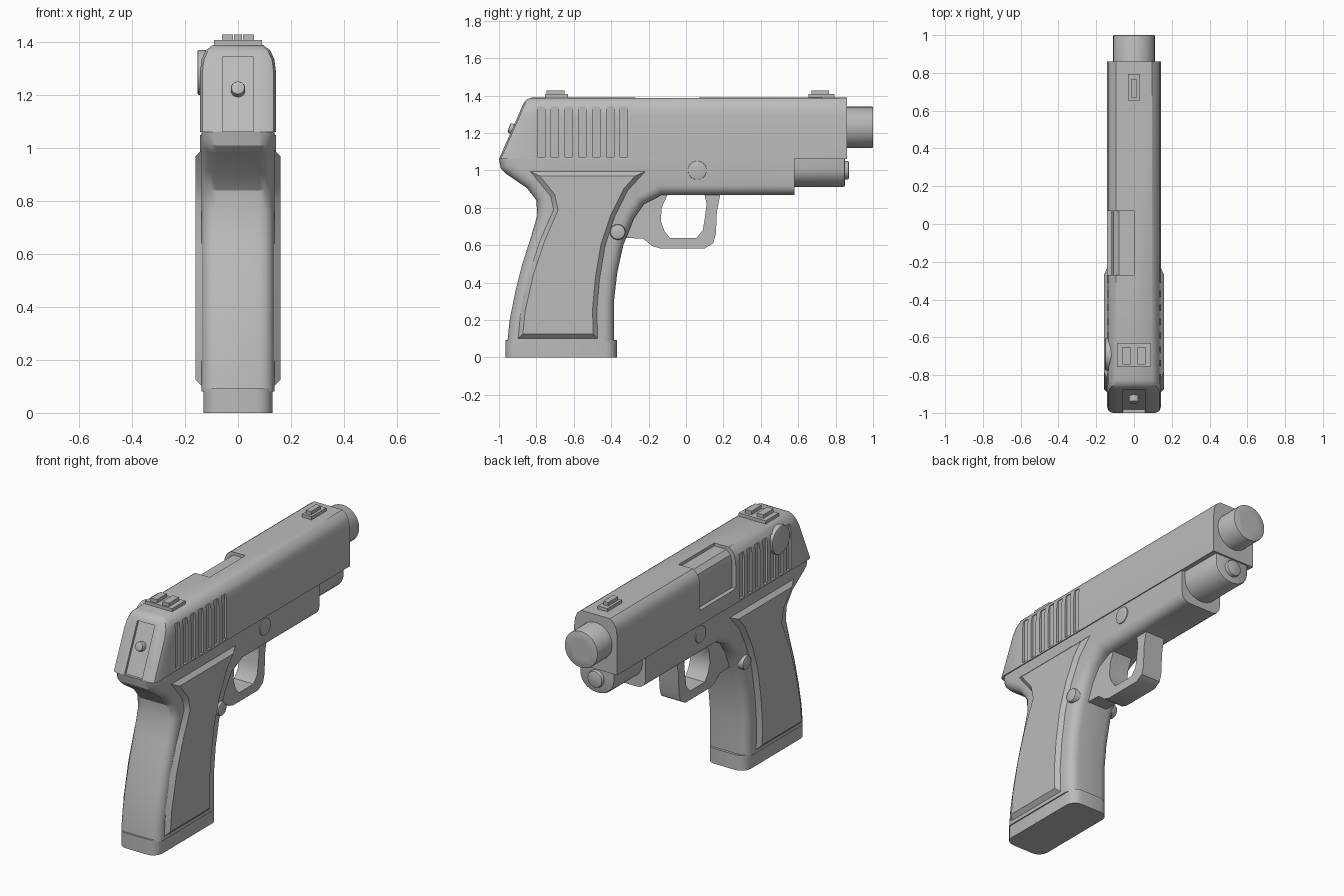
import bpy, bmesh, math
from mathutils import Matrix, Vector

if "Cube" in bpy.data.objects:
    bpy.data.objects.remove(bpy.data.objects["Cube"])

mat = bpy.data.materials.new("gunmetal grey")
mat.diffuse_color = (0.5, 0.5, 0.5, 1)
mat.use_nodes = True
mat.node_tree.nodes["Principled BSDF"].inputs["Base Color"].default_value = mat.diffuse_color


def finish(name, bm, smooth=True):
    bmesh.ops.recalc_face_normals(bm, faces=bm.faces)
    me = bpy.data.meshes.new(name)
    bm.to_mesh(me)
    bm.free()
    me.materials.append(mat)
    ob = bpy.data.objects.new(name, me)
    bpy.context.collection.objects.link(ob)
    if smooth:
        shade(ob)
    return ob


def activate(ob):
    bpy.ops.object.select_all(action='DESELECT')
    ob.select_set(True)
    bpy.context.view_layer.objects.active = ob


def shade(ob):
    activate(ob)
    bpy.ops.object.shade_smooth_by_angle(angle=math.radians(32))


def add_prism(bm, pts, axis, c0, c1):
    # axis x: points are (y, z); axis y: points are (x, z); axis z: points are (x, y)
    def place(p, c):
        return {'x': (c, p[0], p[1]), 'y': (p[0], c, p[1]), 'z': (p[0], p[1], c)}[axis]
    a = [bm.verts.new(place(p, c0)) for p in pts]
    b = [bm.verts.new(place(p, c1)) for p in pts]
    n = len(pts)
    bm.faces.new(a)
    bm.faces.new(b[::-1])
    for i in range(n):
        bm.faces.new((a[i], b[i], b[(i + 1) % n], a[(i + 1) % n]))


def prism(name, pts, axis, c0, c1, bevel=0, pick=None, segs=2, smooth=True):
    bm = bmesh.new()
    add_prism(bm, pts, axis, c0, c1)
    bmesh.ops.recalc_face_normals(bm, faces=bm.faces)
    if bevel:
        edges = [e for e in bm.edges if pick is None or pick(e.verts[0].co, e.verts[1].co)]
        bmesh.ops.bevel(bm, geom=edges, offset=bevel, segments=segs, profile=0.5,
                        affect='EDGES', clamp_overlap=False)
    return finish(name, bm, smooth)


def box(name, x0, x1, y0, y1, z0, z1, bevel=0, pick=None, segs=1):
    return prism(name, [(x0, y0), (x1, y0), (x1, y1), (x0, y1)], 'z', z0, z1, bevel, pick, segs)


def rod(name, start, end, r, bevel=0, n=32):
    # cylinder between two points, bevelled at the far end
    s, d = Vector(start), Vector(end) - Vector(start)
    bm = bmesh.new()
    bmesh.ops.create_cone(bm, cap_ends=True, segments=n, radius1=r, radius2=r, depth=d.length)
    if bevel:
        rim = [e for e in bm.edges if all(v.co.z > 0 for v in e.verts)]
        bmesh.ops.bevel(bm, geom=rim, offset=bevel, segments=2, profile=0.5, affect='EDGES')
    bm.transform(Matrix.Translation(s + d / 2) @ d.to_track_quat('Z', 'Y').to_matrix().to_4x4())
    return finish(name, bm)


def cut(ob, cutter, keep=False):
    m = ob.modifiers.new("cut", 'BOOLEAN')
    m.operation, m.solver, m.object = 'DIFFERENCE', 'EXACT', cutter
    activate(ob)
    bpy.ops.object.modifier_apply(modifier=m.name)
    if not keep:
        bpy.data.objects.remove(cutter)
    shade(ob)


# slide: rounded-top section, with the rear end slanted
half = [(0.143, 1.06), (0.143, 1.29), (0.137, 1.335), (0.122, 1.368), (0.095, 1.388)]
section = half + [(-x, z) for x, z in reversed(half)]
bm = bmesh.new()
add_prism(bm, section, 'y', -1.0, 0.86)
for v in bm.verts:
    if v.co.y < 0:
        v.co.y += (v.co.z - 1.06) * 0.44
rear = [e for e in bm.edges if all(v.co.y < 0 for v in e.verts)
        and max(v.co.z for v in e.verts) > 1.07]
bmesh.ops.recalc_face_normals(bm, faces=bm.faces)
bmesh.ops.bevel(bm, geom=rear, offset=0.03, segments=2, profile=0.5, affect='EDGES')
slide = finish("slide", bm)

# grip serrations on both sides of the slide
bm = bmesh.new()
for i in range(7):
    y = -0.775 + 0.0738 * i
    for s in (-1, 1):
        add_prism(bm, [(s * 0.13, y - 0.02), (s * 0.2, y - 0.02), (s * 0.2, y + 0.02),
                       (s * 0.13, y + 0.02)], 'z', 1.07, 1.34)
cut(slide, finish("serration_cutter", bm, False))

# recessed strip on the slanted rear face
cut(slide, prism("rear_cutter", [(-1.1, 1.0), (-1.01, 1.0), (-0.859, 1.343), (-1.1, 1.343)],
                 'x', -0.058, 0.058))
rod("firing_pin", (0, -0.88, 1.205), (0, -0.947, 1.228), 0.027, 0.008, 20)

# ejection port and chamber
cut(slide, box("port_cutter", -0.3, 0.0, -0.27, 0.07, 1.15, 1.5))
prism("chamber", [(0.01, 1.14), (-0.118, 1.14), (-0.118, 1.30), (-0.108, 1.345),
                  (-0.08, 1.37), (0.01, 1.37)], 'y', -0.28, 0.08)

# barrel and bore
barrel = rod("barrel", (0, 0.7, 1.23), (0, 1.0, 1.23), 0.11, 0.004, 40)
bore = rod("bore_cutter", (0, 0.55, 1.23), (0, 1.1, 1.23), 0.062)
cut(slide, bore, keep=True)
cut(barrel, bore)

# spring housing under the muzzle
arc = [(0.115 * math.cos(math.pi * i / 14), 1.01 - 0.1 * math.sin(math.pi * i / 14))
       for i in range(15)]
prism("spring_housing", [(0.115, 1.065)] + arc + [(-0.115, 1.065)], 'y', 0.5, 0.85,
      0.012, lambda a, b: min(a.y, b.y) > 0.8 and min(a.z, b.z) < 1.05)
rod("spring_rod", (0, 0.8, 1.0), (0, 0.872, 1.0), 0.05, 0.01)

# frame and grip core in one side profile
profile = [(-1.0, 1.062), (-0.99, 1.01), (-0.96, 0.98), (-0.85, 0.905), (-0.80, 0.84),
           (-0.795, 0.76), (-0.83, 0.64), (-0.875, 0.5), (-0.915, 0.34), (-0.943, 0.2),
           (-0.955, 0.08), (-0.385, 0.08), (-0.385, 0.3), (-0.368, 0.45), (-0.335, 0.6),
           (-0.28, 0.74), (-0.225, 0.82), (-0.13, 0.868), (0.58, 0.868), (0.58, 1.062)]


def frame_edge(a, b):
    flat = abs(a.x - b.x) < 0.01
    end = min(a.z, b.z) > 1.05 or max(a.z, b.z) < 0.09 or min(a.y, b.y) > 0.5
    return flat and not end


prism("frame_and_grip", profile, 'x', -0.137, 0.137, 0.055, frame_edge, 4)

# magazine base
box("magazine_base", -0.13, 0.13, -0.965, -0.37, 0.0, 0.092, 0.06,
    lambda a, b: abs(a.z - b.z) > 0.05, 4)

# trigger guard
guard = prism("trigger_guard", [(-0.36, 0.64), (-0.23, 0.635), (-0.18, 0.595), (-0.14, 0.583),
                                (0.10, 0.583), (0.145, 0.61), (0.16, 0.66), (0.165, 0.78),
                                (0.185, 0.88), (-0.36, 0.88)], 'x', -0.065, 0.065)
cut(guard, prism("guard_cutter", [(-0.10, 0.867), (-0.13, 0.80), (-0.135, 0.73), (-0.115, 0.675),
                                  (-0.085, 0.637), (0.055, 0.637), (0.09, 0.68), (0.10, 0.74),
                                  (0.11, 0.82), (0.10, 0.867)], 'x', -0.2, 0.2))

# grip panels, frame pins and release buttons on both sides
panel = [(-0.835, 0.995), (-0.215, 0.995), (-0.31, 0.89), (-0.38, 0.75), (-0.43, 0.6),
         (-0.46, 0.42), (-0.475, 0.25), (-0.47, 0.1), (-0.90, 0.1), (-0.885, 0.25),
         (-0.84, 0.45), (-0.78, 0.63), (-0.71, 0.79), (-0.725, 0.86)]
for side, s in (("left", -1), ("right", 1)):
    prism(side + "_grip_panel", panel, 'x', s * 0.11, s * 0.16, 0.025,
          lambda a, b: min(abs(a.x), abs(b.x)) > 0.15, 1)
    rod(side + "_frame_pin", (s * 0.1, 0.06, 1.0), (s * 0.143, 0.06, 1.0), 0.05, 0.003)
    rod(side + "_release_button", (s * 0.06, -0.365, 0.67), (s * 0.155, -0.365, 0.67),
        0.042, 0.012, 24)

# disc lever on the left of the slide
rod("safety_disc", (-0.1, -0.69, 1.285), (-0.153, -0.69, 1.285), 0.085, 0.006)

# sights
box("front_sight_base", -0.032, 0.032, 0.655, 0.795, 1.37, 1.407)
box("front_sight_post", -0.016, 0.016, 0.67, 0.765, 1.40, 1.428)
box("rear_sight_base", -0.09, 0.09, -0.755, -0.63, 1.37, 1.407)
for side, s in (("left", -1), ("right", 1)):
    box(side + "_rear_sight_post", s * 0.04 - 0.021, s * 0.04 + 0.021, -0.745, -0.65, 1.40, 1.428)
